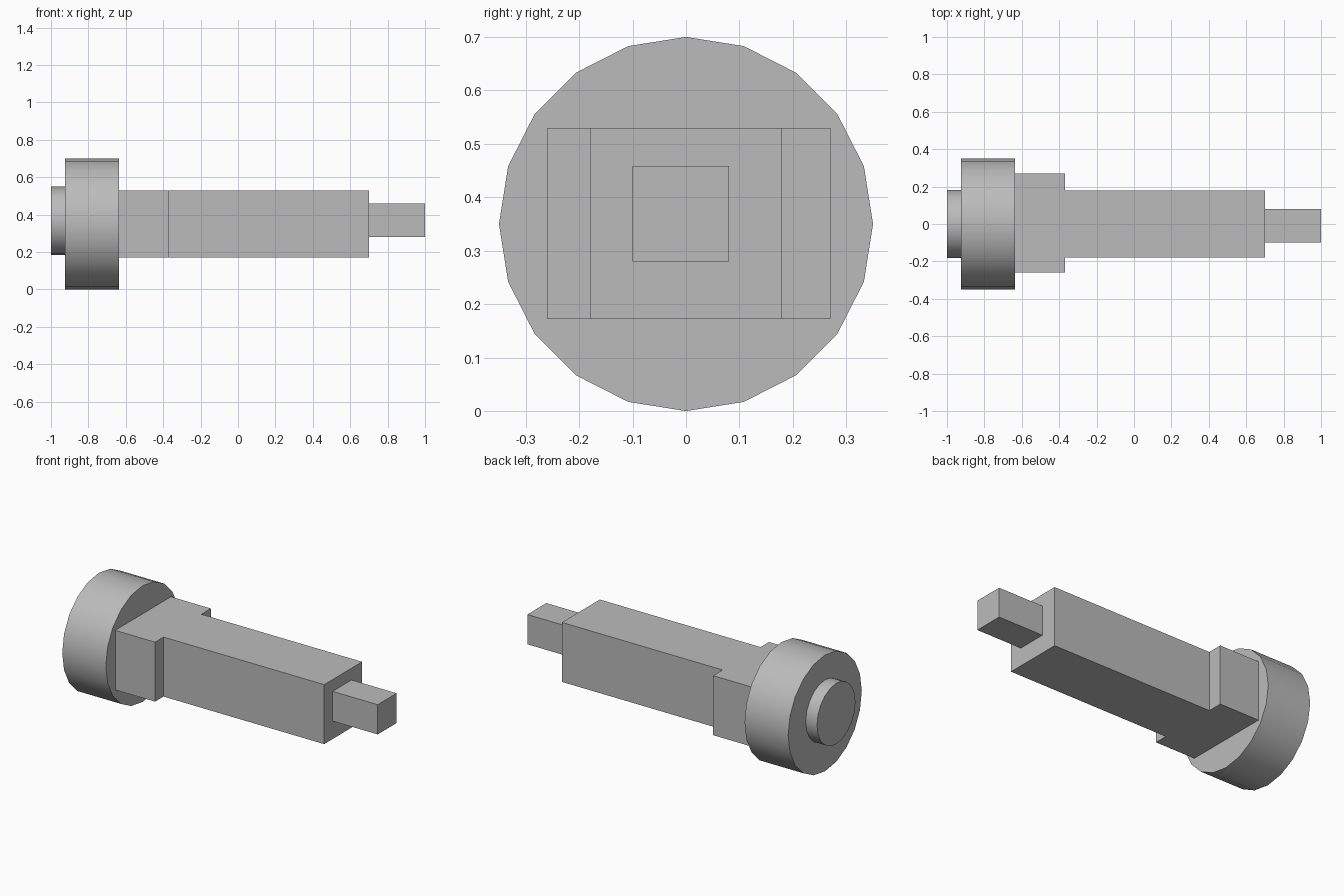
import bpy
import bmesh
from math import pi
from mathutils import Matrix, Vector

default = bpy.data.objects.get("Cube")
if default:
    bpy.data.objects.remove(default, do_unlink=True)

grey = bpy.data.materials.new("plain grey")
grey.use_nodes = True
colour = (0.5, 0.5, 0.5, 1)
grey.diffuse_color = colour
grey.node_tree.nodes["Principled BSDF"].inputs["Base Color"].default_value = colour


def finish(name, bm):
    bmesh.ops.recalc_face_normals(bm, faces=bm.faces)
    mesh = bpy.data.meshes.new(name)
    bm.to_mesh(mesh)
    bm.free()
    mesh.materials.append(grey)
    obj = bpy.data.objects.new(name, mesh)
    bpy.context.collection.objects.link(obj)
    return obj


def disc(name, x0, x1, radius, z, sides):
    """Cylinder along x with smooth walls and flat caps."""
    bm = bmesh.new()
    place = Matrix.Translation(((x0 + x1) / 2, 0, z)) @ Matrix.Rotation(pi / 2, 4, "Y")
    bmesh.ops.create_cone(bm, cap_ends=True, segments=sides, radius1=radius,
                          radius2=radius, depth=x1 - x0, matrix=place)
    for face in bm.faces:
        face.smooth = len(face.verts) == 4
    return finish(name, bm)


def slab(name, outline, z0, z1):
    """Extrude an outline in plan upwards from z0 to z1."""
    bm = bmesh.new()
    base = bm.faces.new([bm.verts.new((x, y, z0)) for x, y in outline])
    result = bmesh.ops.extrude_face_region(bm, geom=[base], use_keep_orig=True)
    top = [v for v in result["geom"] if isinstance(v, bmesh.types.BMVert)]
    bmesh.ops.translate(bm, verts=top, vec=Vector((0, 0, z1 - z0)))
    return finish(name, bm)


# Round head and its end button
disc("head_disc", -0.925, -0.635, 0.35, 0.35, 20)
disc("end_button", -1.0, -0.925, 0.183, 0.367, 20)

# Square shaft with a wider collar behind the head
slab("shaft_and_collar",
     [(-0.635, -0.26), (-0.37, -0.26), (-0.37, -0.18), (0.70, -0.18),
      (0.70, 0.18), (-0.37, 0.18), (-0.37, 0.27), (-0.635, 0.27)],
     0.172, 0.53)

# Narrow square tip
slab("tip", [(0.70, -0.10), (1.0, -0.10), (1.0, 0.08), (0.70, 0.08)], 0.28, 0.459)
